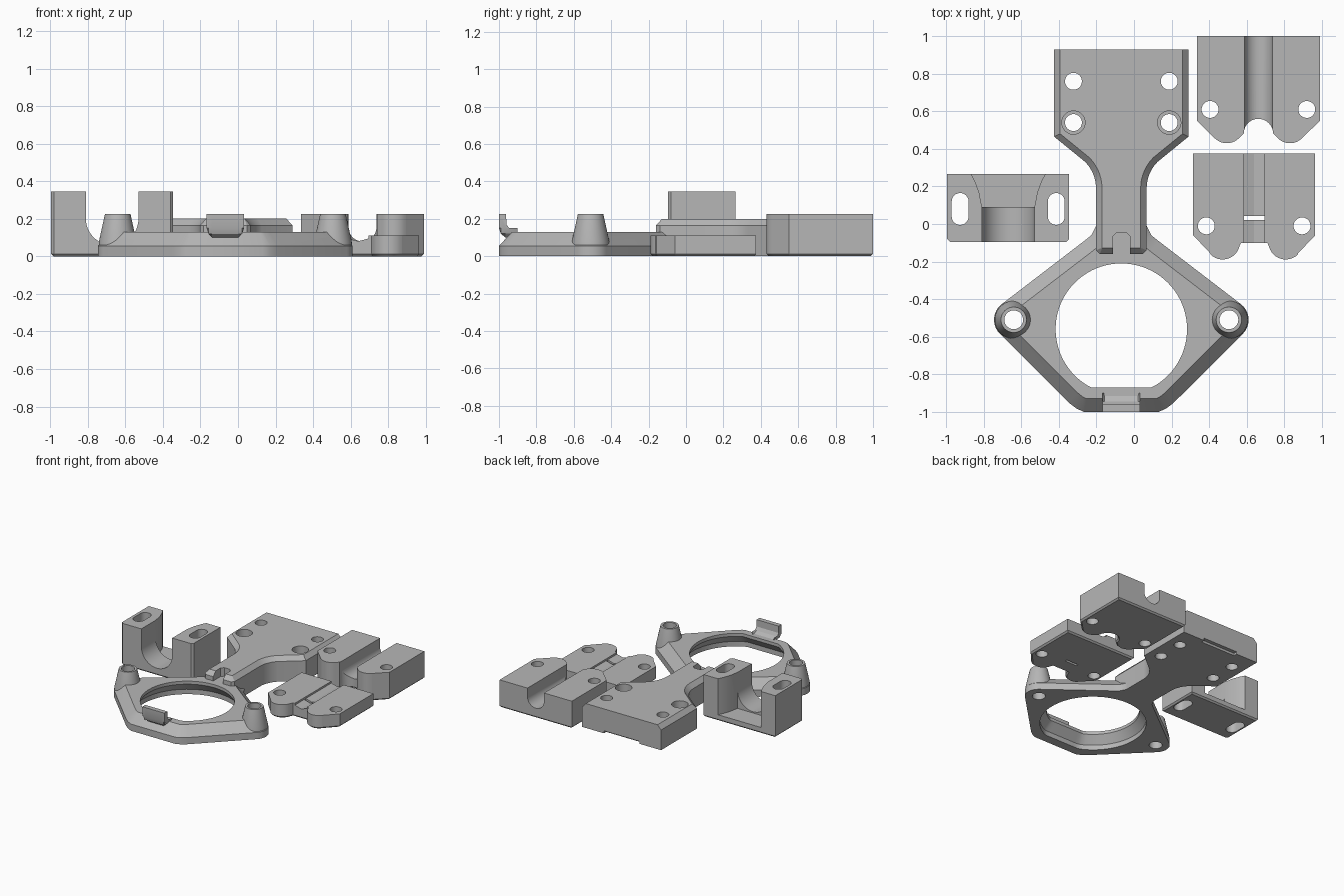
import bpy, bmesh, math

if "Cube" in bpy.data.objects:
    bpy.data.objects.remove(bpy.data.objects["Cube"])

grey = bpy.data.materials.new("plain_grey")
grey.diffuse_color = (0.47, 0.47, 0.47, 1)
grey.use_nodes = True
grey.node_tree.nodes["Principled BSDF"].inputs["Base Color"].default_value = grey.diffuse_color
CX = -0.0675  # centre line of the ring and plate


def loft(name, rings):
    """Closed solid through rings of 3D points, capped at both ends."""
    bm = bmesh.new()
    vs = [[bm.verts.new(p) for p in r] for r in rings]
    n = len(vs[0])
    for a, b in zip(vs, vs[1:]):
        for i in range(n):
            j = (i + 1) % n
            bm.faces.new((a[i], a[j], b[j], b[i]))
    bm.faces.new(vs[0][::-1])
    bm.faces.new(vs[-1])
    bmesh.ops.recalc_face_normals(bm, faces=bm.faces)
    me = bpy.data.meshes.new(name)
    bm.to_mesh(me)
    bm.free()
    ob = bpy.data.objects.new(name, me)
    bpy.context.collection.objects.link(ob)
    me.materials.append(grey)
    return ob


def at(pts, z):
    return [(x, y, z) for x, y in pts]


def prism(name, pts, z0, z1):
    return loft(name, [at(pts, z0), at(pts, z1)])


def xz_loft(name, sections):
    """Loft of (x, z) profiles placed at y positions."""
    return loft(name, [[(x, y, z) for x, z in pts] for y, pts in sections])


def arc(cx, cy, r, a0, a1, n=12):
    return [(cx + r * math.cos(math.radians(a0 + (a1 - a0) * i / n)),
             cy + r * math.sin(math.radians(a0 + (a1 - a0) * i / n))) for i in range(n + 1)]


def circle(cx, cy, r, n=40):
    return arc(cx, cy, r, 0, 360, n)[:-1]


def sym(half, cx):
    """Right half outline, given as offsets from cx, plus its mirror."""
    return [(cx + x, y) for x, y in half] + [(cx - x, y) for x, y in reversed(half)]


def inset(pts, d):
    n = len(pts)
    area = sum(pts[i - 1][0] * pts[i][1] - pts[i][0] * pts[i - 1][1] for i in range(n))
    s = 1 if area > 0 else -1
    out = []
    for i in range(n):
        (ax, ay), (bx, by), (cx, cy) = pts[i - 1], pts[i], pts[(i + 1) % n]
        l1, l2 = math.hypot(bx - ax, by - ay), math.hypot(cx - bx, cy - by)
        n1 = (-(by - ay) / l1 * s, (bx - ax) / l1 * s)
        n2 = (-(cy - by) / l2 * s, (cx - bx) / l2 * s)
        k = d / (1 + n1[0] * n2[0] + n1[1] * n2[1])
        out.append((bx + (n1[0] + n2[0]) * k, by + (n1[1] + n2[1]) * k))
    return out


def chamfered(name, pts, h, c=0.012):
    """Prism with a small chamfer round its foot."""
    return loft(name, [at(inset(pts, c), 0), at(pts, c), at(pts, h)])


def cut(ob, cutters):
    for c in cutters:
        m = ob.modifiers.new("cut", 'BOOLEAN')
        m.operation, m.solver, m.object = 'DIFFERENCE', 'EXACT', c
        bpy.context.view_layer.objects.active = ob
        bpy.ops.object.modifier_apply(modifier=m.name)
    for c in cutters:
        bpy.data.objects.remove(c)


def drill(x, y, r, z0=-0.1, z1=0.5):
    return prism("drill", circle(x, y, r), z0, z1)


# Ring frame: chamfered outside, tapered round opening with a flat front
half = [(0.13, 0.12), (0.135, -0.01), (0.16, -0.06), (0.2, -0.092)]
half += arc(0.573, -0.51, 0.105, 52, -45) + [(0.28, -0.951), (0.24, -0.982), (0.2, -1.0)]
outer = sym(half, CX)
ring = loft("ring_frame", [at(outer, 0), at(outer, 0.055), at(inset(outer, 0.07), 0.13)])


def opening(r, front):
    return [(x, max(y, front)) for x, y in circle(CX, -0.56, r, 80)]


cut(ring, [loft("opening", [at(opening(0.40, -0.925), -0.05), at(opening(0.40, -0.925), 0.04),
                            at(opening(0.35, -0.87), 0.105), at(opening(0.35, -0.87), 0.3)])]
    + [drill(CX + s * 0.573, -0.51, 0.05) for s in (-1, 1)])

# Tapered tube posts on the ring ears
for side, s in (("left", -1), ("right", 1)):
    x = CX + s * 0.573
    post = loft(side + "_post", [at(circle(x, -0.51, 0.102), 0.04), at(circle(x, -0.51, 0.1), 0.08),
                                 at(circle(x, -0.51, 0.068), 0.225)])
    cut(post, [drill(x, -0.51, 0.05)])

# Retaining lip at the front of the ring
lip = [(-0.90, 0.10), (-0.965, 0.10), (-0.99, 0.12), (-1.0, 0.15), (-1.0, 0.225),
       (-0.962, 0.225), (-0.96, 0.17), (-0.945, 0.145), (-0.915, 0.13)]
loft("front_lip", [[(CX + dx, y, max(z, zmin)) for y, z in lip]
                   for dx, zmin in ((-0.1, 0.15), (-0.09, 0.12), (-0.07, 0.1),
                                    (0.07, 0.1), (0.09, 0.12), (0.1, 0.15))])

# Mounting plate and neck
half = [(0.3575, 0.93), (0.3575, 0.465)] + arc(0.335, 0.19, 0.2, 135, 180, 10)
half += [(0.135, 0.0), (0.135, -0.14), (0.115, -0.16)]
base = sym(half, CX)
top = [(x, 0.93 if y > 0.85 else y) for x, y in inset(base, 0.032)]
plate = loft("mounting_plate", [at(base, 0), at(base, 0.165), at(top, 0.2)])
slot = sym([(0.045, -0.3), (0.045, -0.065), (0.025, -0.045)], CX)
holes = [drill(CX + s * 0.255, y, 0.045) for s in (-1, 1) for y in (0.76, 0.54)]
bores = [drill(CX + s * 0.255, 0.54, 0.062, 0.13) for s in (-1, 1)]
relief = prism("relief", sym([(0.16, 0.90), (0.16, 1.1)], CX), -0.1, 0.02)
cut(plate, holes + bores + [prism("slot", slot, 0.13, 0.4), relief])

# Tall saddle bracket with a U channel, flared rear pocket and slotted ears
BX = -0.67
body = sym([(0.325, 0.265), (0.325, -0.08), (0.31, -0.095)], BX)
saddle = chamfered("saddle_bracket", body, 0.345)
u = [(BX + 0.14, 0.5)] + arc(BX, 0.2, 0.14, 0, -180, 24) + [(BX - 0.14, 0.5)]


def pocket(w):
    return [(BX + w, 0.5), (BX + w, 0.05), (BX - w, 0.05), (BX - w, 0.5)]


ears = [prism("ear_slot", arc(BX + s * 0.256, 0.12, 0.045, 0, 180)
              + arc(BX + s * 0.256, 0.04, 0.045, 180, 360), -0.1, 0.5) for s in (-1, 1)]
cut(saddle, [xz_loft("channel", [(-0.2, u), (0.1, u)]),
             xz_loft("rear_pocket", [(0.09, pocket(0.14)), (0.17, pocket(0.155)),
                                     (0.23, pocket(0.178)), (0.30, pocket(0.215))])] + ears)

# Thick clamp block with two rounded lobes and a rounded groove
KX = 0.6625
half = [(0.3275, 1.0), (0.3275, 0.55), (0.232, 0.456)] + arc(0.168, 0.52, 0.09, -45, -135, 10)
half += arc(0, 0.482, 0.078, 0, 90, 10)[:-1]
clamp = chamfered("thick_clamp", sym(half, KX), 0.225)
groove = [(KX + 0.075, 0.5)] + arc(KX, 0.155, 0.075, 0, -180, 20) + [(KX - 0.075, 0.5)]
cut(clamp, [xz_loft("groove", [(0.3, groove), (1.2, groove)])]
    + [drill(KX + s * 0.2575, 0.61, 0.045) for s in (-1, 1)])

# Thin clamp block with a shallow groove and cross slit
TX = 0.64
half = [(0.325, 0.375), (0.325, -0.06), (0.232, -0.158)] + arc(0.168, -0.097, 0.092, -45, -165, 12)
half += [(0.07, -0.1)]
thin = chamfered("thin_clamp", sym(half, TX), 0.11)
groove = [(TX + x, z) for x, z in ((-0.055, 0.3), (-0.055, 0.095), (0, 0.08), (0.055, 0.095), (0.055, 0.3))]
slit = sym([(0.055, 0.022), (0.055, 0.042)], TX)
cut(thin, [xz_loft("groove", [(-0.4, groove), (0.6, groove)]), prism("slit", slit, -0.1, 0.3)]
    + [drill(TX + s * 0.255, -0.01, 0.045) for s in (-1, 1)])

# Smooth curved walls, keep edges crisp
for ob in bpy.context.scene.objects:
    ob.select_set(True)
bpy.context.view_layer.objects.active = ring
bpy.ops.object.shade_smooth_by_angle(angle=math.radians(25))
